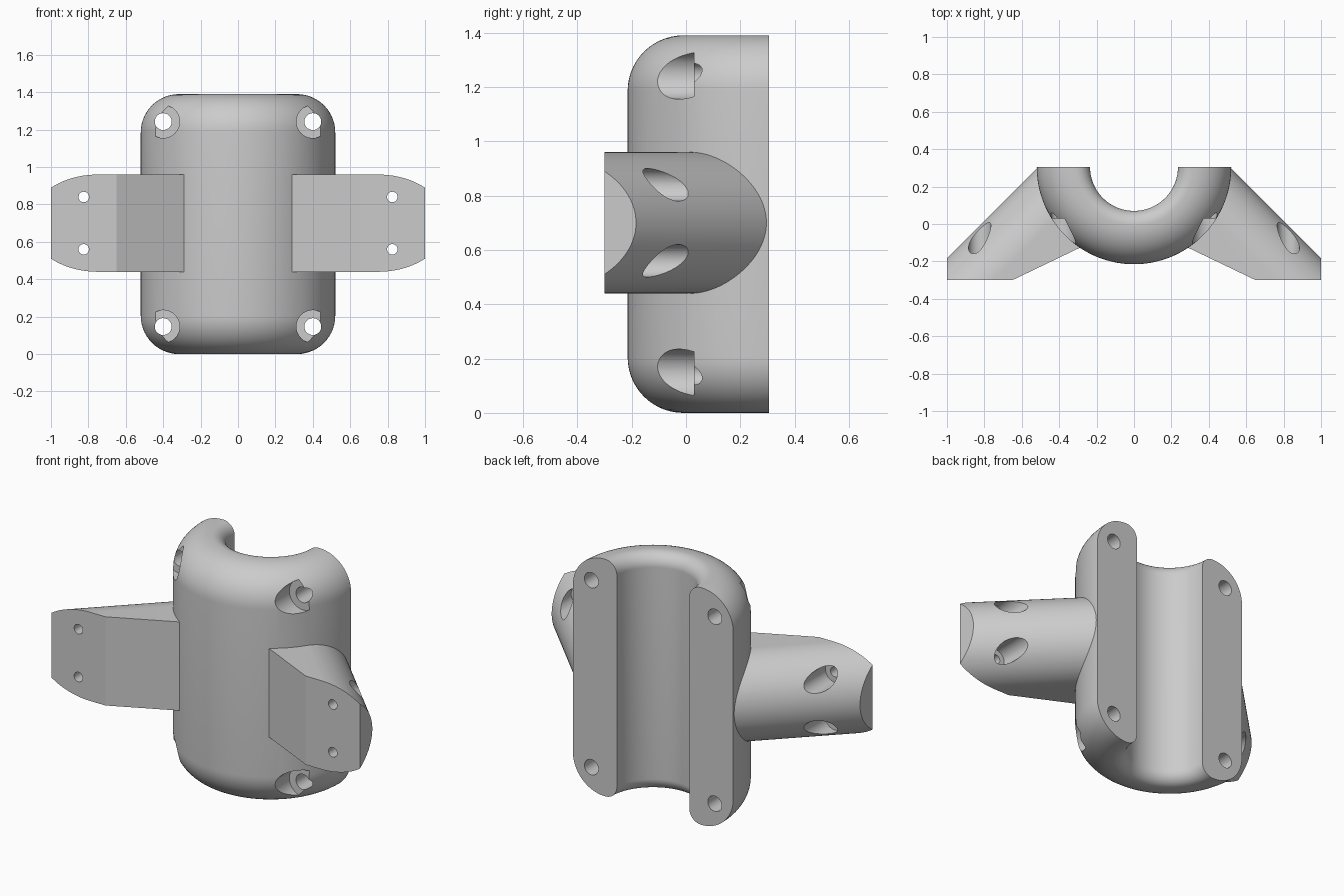
import bpy, bmesh, math
from mathutils import Vector

if "Cube" in bpy.data.objects:
    bpy.data.objects.remove(bpy.data.objects["Cube"])

HEIGHT = 1.39
BACK = 0.305            # flat rear plane, also the bore axis
OUTER, INNER = 0.52, 0.235
ARM_R, ARM_Z = 0.26, 0.7

grey = bpy.data.materials.new("plain grey")
grey.use_nodes = True
grey.diffuse_color = (0.6, 0.6, 0.6, 1)
grey.node_tree.nodes["Principled BSDF"].inputs["Base Color"].default_value = (0.6, 0.6, 0.6, 1)


def finish(bm, name):
    bmesh.ops.recalc_face_normals(bm, faces=bm.faces)
    mesh = bpy.data.meshes.new(name)
    bm.to_mesh(mesh)
    bm.free()
    mesh.materials.append(grey)
    obj = bpy.data.objects.new(name, mesh)
    bpy.context.collection.objects.link(obj)
    return obj


def prism(name, points, shift):
    """Solid made by pushing a flat outline along a vector."""
    bm = bmesh.new()
    face = bm.faces.new([bm.verts.new(p) for p in points])
    out = bmesh.ops.extrude_face_region(bm, geom=[face], use_keep_orig=True)
    moved = [g for g in out["geom"] if isinstance(g, bmesh.types.BMVert)]
    bmesh.ops.translate(bm, verts=moved, vec=shift)
    return finish(bm, name)


def rod(x, z, radius, y0, y1):
    """Round cutter lying along y."""
    ring = [(x + radius * math.cos(a), y0, z + radius * math.sin(a))
            for a in (math.tau * i / 40 for i in range(40))]
    return prism("cutter", ring, Vector((0, y1 - y0, 0)))


def combine(target, tool, operation):
    tool.hide_render = True
    mod = target.modifiers.new("combine", "BOOLEAN")
    mod.operation, mod.solver, mod.object = operation, "EXACT", tool
    bpy.ops.object.select_all(action="DESELECT")
    bpy.context.view_layer.objects.active = target
    target.select_set(True)
    bpy.ops.object.modifier_apply(modifier=mod.name)
    bpy.data.objects.remove(tool)


def corner(cx, cz, radius, start):
    """Quarter-circle of profile points, counter-clockwise from start."""
    return [(cx + radius * math.cos(start + math.pi / 2 * i / 14),
             cz + radius * math.sin(start + math.pi / 2 * i / 14)) for i in range(15)]


# Half sleeve: rounded wall section swept half a turn round the bore
big, small = 0.205, 0.075
quarter = math.pi / 2
section = (corner(OUTER - big, HEIGHT - big, big, 0)
           + corner(INNER + small, HEIGHT - small, small, quarter)
           + corner(INNER + small, small, small, 2 * quarter)
           + corner(OUTER - big, big, big, 3 * quarter))
bm = bmesh.new()
steps = 72
rings = []
for i in range(steps + 1):
    a = math.pi + math.pi * i / steps
    rings.append([bm.verts.new((r * math.cos(a), BACK + r * math.sin(a), z)) for r, z in section])
for first, second in zip(rings, rings[1:]):
    for k in range(len(section)):
        j = (k + 1) % len(section)
        bm.faces.new((first[k], first[j], second[j], second[k]))
bm.faces.new(rings[0])
bm.faces.new(rings[-1])
body = finish(bm, "clamp_body")

# Diagonal arms: round-backed bar trimmed to its plan outline
plan = [(0.25, -0.108), (0.65, -0.3), (1, -0.3), (1, 0.302), (0.42, 0.302)]
for side in (1, -1):
    along = Vector((side, -1, 0)).normalized()
    across = Vector((side, 1, 0)).normalized()
    up = Vector((0, 0, 1))
    start = across * 0.317 - along + up * ARM_Z
    angles = [math.pi * i / 56 - quarter for i in range(57)]
    outline = [start + ARM_R * (across * math.cos(a) + up * math.sin(a)) for a in angles]
    outline += [start - across + up * ARM_R, start - across - up * ARM_R]
    arm = prism("arm", outline, along * 3)
    trim = prism("arm_trim", [(side * x, y, 0.2) for x, y in plan], up)
    combine(arm, trim, "INTERSECT")
    combine(body, arm, "UNION")

# Bolt holes: through hole plus wider recess
for side in (1, -1):
    for z in (0.147, 1.243):
        combine(body, rod(side * 0.4, z, 0.045, -0.6, 0.6), "DIFFERENCE")
        combine(body, rod(side * 0.4, z, 0.088, -0.6, 0.03), "DIFFERENCE")
    for z in (ARM_Z - 0.14, ARM_Z + 0.14):
        combine(body, rod(side * 0.825, z, 0.028, -0.6, 0.5), "DIFFERENCE")
        combine(body, rod(side * 0.825, z, 0.06, -0.2, 0.5), "DIFFERENCE")

bpy.ops.object.select_all(action="DESELECT")
body.select_set(True)
bpy.context.view_layer.objects.active = body
bpy.ops.object.shade_smooth_by_angle(angle=math.radians(25))
